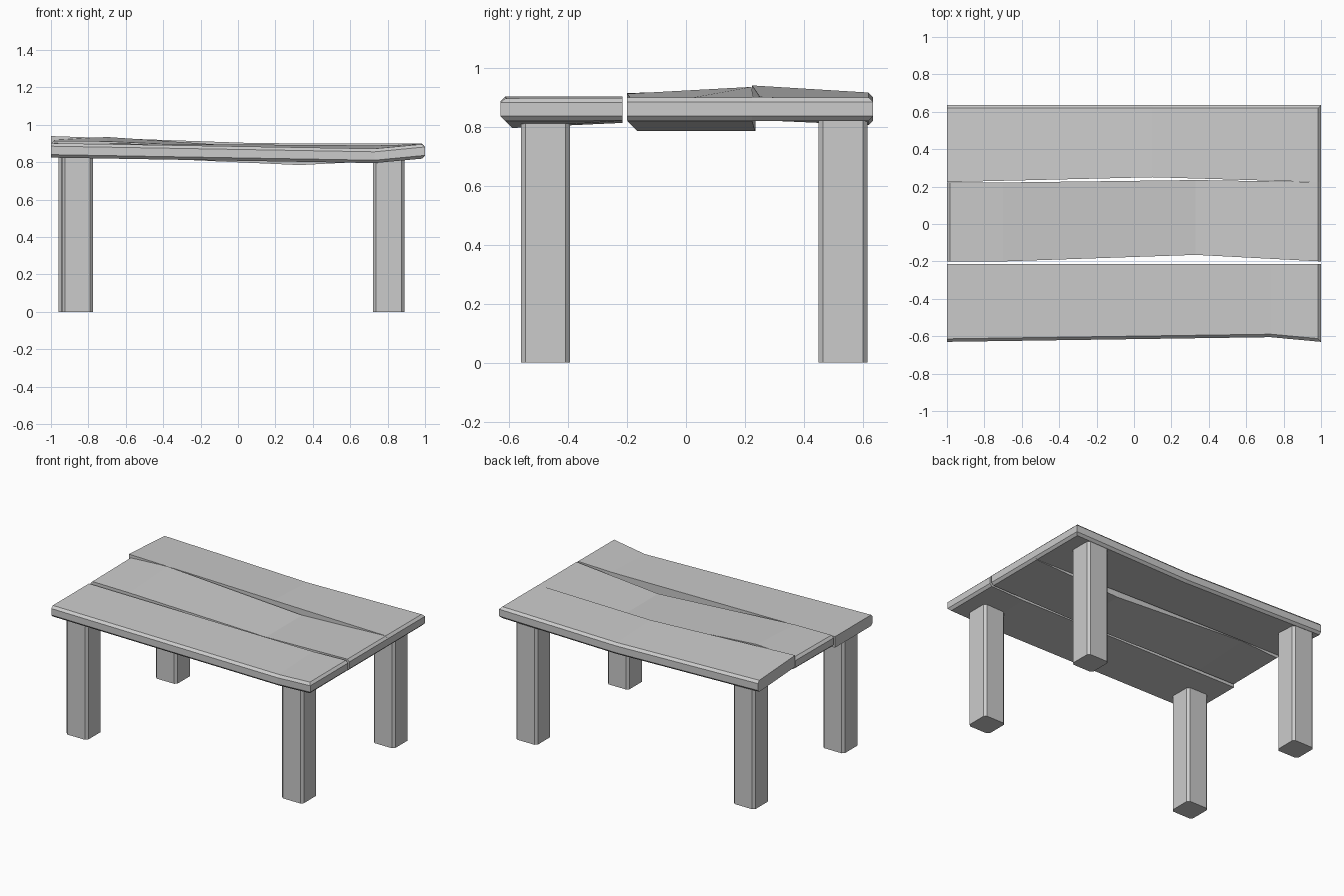
import bpy, bmesh

if "Cube" in bpy.data.objects:
    bpy.data.objects.remove(bpy.data.objects["Cube"])


def finish(bm, name):
    bmesh.ops.recalc_face_normals(bm, faces=bm.faces)
    mesh = bpy.data.meshes.new(name)
    bm.to_mesh(mesh)
    bm.free()
    obj = bpy.data.objects.new(name, mesh)
    bpy.context.collection.objects.link(obj)
    return obj


def bevel(bm, test, width):
    edges = [e for e in bm.edges if test(e.verts[0].co, e.verts[1].co)]
    bmesh.ops.bevel(bm, geom=edges, offset=width, offset_type='OFFSET',
                    segments=1, profile=0.5, affect='EDGES')


# Warped plank: stations are (x, front y, back y, front top z, back top z)
def plank(name, stations, thick, ends, outer=0):
    bm = bmesh.new()
    rings = []
    for x, y0, y1, z0, z1 in stations:
        pts = [(x, y0, z0 - thick), (x, y1, z1 - thick), (x, y1, z1), (x, y0, z0)]
        rings.append([bm.verts.new(p) for p in pts])
    for a, b in zip(rings, rings[1:]):
        for i in range(4):
            j = (i + 1) % 4
            bm.faces.new((a[i], a[j], b[j], b[i]))
    bm.faces.new(rings[0])
    bm.faces.new(rings[-1])

    def worn(p, q):
        at_end = any(abs(p.x - s) < 1e-4 and abs(q.x - s) < 1e-4 for s in ends)
        across = at_end and abs(p.y - q.y) > 0.1
        along = (outer and abs(p.x - q.x) > 0.1
                 and p.y * outer > 0.5 and q.y * outer > 0.5)
        return across or along

    bevel(bm, worn, 0.016)
    return finish(bm, name)


# Leg: square post with chamfered vertical edges
def leg(name, x, y, size=0.167, top=0.84, foot=0.0):
    bm = bmesh.new()
    bmesh.ops.create_cube(bm, size=1)
    for v in bm.verts:
        v.co.x = x + v.co.x * size
        v.co.y = y + v.co.y * size
        v.co.z = top if v.co.z > 0 else foot
    bevel(bm, lambda p, q: abs(p.z - q.z) > 0.1, 0.016)
    return finish(bm, name)


# Table top
plank("front_plank", [(-1, -0.63, -0.215, 0.902, 0.902),
                      (0.73, -0.605, -0.215, 0.872, 0.890),
                      (1, -0.63, -0.215, 0.898, 0.898)], 0.077, [1], -1)
plank("middle_plank", [(-1, -0.2, 0.222, 0.915, 0.918),
                       (-0.7, -0.2, 0.222, 0.912, 0.935),
                       (0.33, -0.165, 0.235, 0.865, 0.865),
                       (1, -0.2, 0.224, 0.9, 0.9)], 0.08, [-1, 1])
plank("back_plank", [(-1, 0.224, 0.635, 0.94, 0.915),
                     (0.1, 0.25, 0.635, 0.902, 0.885),
                     (1, 0.224, 0.635, 0.9, 0.9)], 0.08, [1], 1)

# Legs
leg("front_left_leg", -0.858, -0.477)
leg("back_left_leg", -0.875, 0.533)
leg("front_right_leg", 0.806, -0.477)
leg("back_right_leg", 0.806, 0.533)
